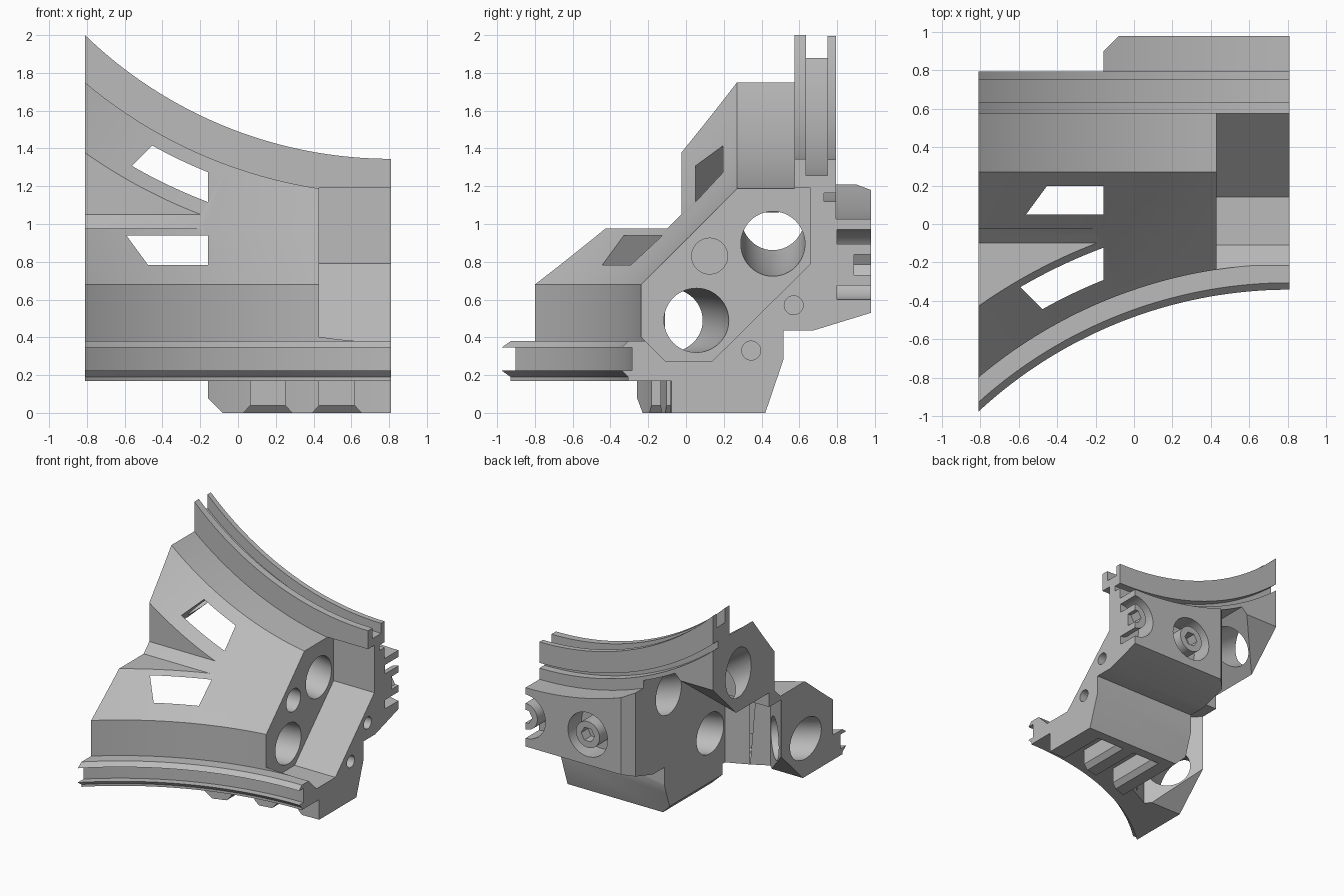
import bpy, bmesh, math
from mathutils import Matrix, Vector

if "Cube" in bpy.data.objects:
    bpy.data.objects.remove(bpy.data.objects["Cube"])

AXIS_X, AXIS_Y = 0.81, -2.726      # centre line of the lower curve
C = 0.95                           # the upper half mirrors the lower about y + z = C
END, STEP = -0.81, -0.16           # outer end, and start of the solid block


def finish(bm, name):
    bmesh.ops.recalc_face_normals(bm, faces=bm.faces)
    me = bpy.data.meshes.new(name)
    bm.to_mesh(me)
    bm.free()
    ob = bpy.data.objects.new(name, me)
    bpy.context.collection.objects.link(ob)
    return ob


def loft(rows, name="cutter"):
    """Closed solid through equal rows of points, capped at both ends."""
    bm = bmesh.new()
    rings = [[bm.verts.new(p) for p in row] for row in rows]
    n = len(rings[0])
    for a, b in zip(rings, rings[1:]):
        for i in range(n):
            bm.faces.new((a[i], a[(i + 1) % n], b[(i + 1) % n], b[i]))
    bm.faces.new(rings[0])
    bm.faces.new(rings[-1])
    return finish(bm, name)


def prism(pts, lo, hi, axis):
    put = {"x": lambda a, b, t: (t, a, b),
           "y": lambda a, b, t: (a, t, b),
           "z": lambda a, b, t: (a, b, t)}[axis]
    return loft([[put(a, b, t) for a, b in pts] for t in (lo, hi)])


def circle(a, b, r, n=48):
    return [(a + r * math.cos(math.tau * i / n), b + r * math.sin(math.tau * i / n))
            for i in range(n)]


def ring(profile, name="cutter"):
    """Sweep a (radius, height) profile about the lower centre line."""
    rows = []
    for d in range(-8, 51):
        s, c = math.sin(math.radians(d)), math.cos(math.radians(d))
        rows.append([(AXIS_X - r * s, AXIS_Y + r * c, h) for r, h in profile])
    return loft(rows, name)


def combine(a, b, op="DIFFERENCE"):
    mod = a.modifiers.new("bool", "BOOLEAN")
    mod.operation, mod.solver, mod.object = op, "EXACT", b
    deps = bpy.context.evaluated_depsgraph_get()
    me = bpy.data.meshes.new_from_object(a.evaluated_get(deps))
    a.modifiers.clear()
    a.data = me
    bpy.data.objects.remove(b)
    return a


def to_upper(ob, upper):
    if upper:
        ob.data.transform(Matrix(((1, 0, 0, 0), (0, 0, -1, C), (0, -1, 0, C), (0, 0, 0, 1))))
        ob.data.flip_normals()
    return ob


def half(rim, base, name):
    """Rim, straight wall, sloped cone and the block behind them."""
    body = ring(rim + [(2.517, 0.68), (3.217, 1.38), (4.3, 1.38), (4.3, -0.2), (2.65, -0.2)], name)
    outline = [(-1.3, base), (0.42, base), (0.515, 0.28), (0.515, 0.535), (-1.3, 2.35)]
    return combine(body, prism(outline, END, AXIS_X, "x"), "INTERSECT")


def half_cutters(base, wall, top, bottom):
    """Hollow behind the shell, chamfered ends, curved duct and block corner."""
    def shell_space():
        return ring([(wall, -0.3), (4.3, -0.3), (4.3, top), (wall, top)])
    hollow = prism([(STEP, -0.76), (STEP, 2), (-1.5, 2), (-1.5, 0.58)], -0.4, 1.3, "z")
    yield combine(shell_space(), hollow, "INTERSECT")
    under = prism([(-1.3, -0.25), (-1.3, bottom), (-0.57 + bottom, bottom),
                   (-0.11, 0.46), (0.6, 0.46), (0.6, -0.25)], -1.2, STEP, "x")
    yield combine(shell_space(), under, "INTERSECT")
    yield ring(circle(2.807, 0.49, 0.17))
    yield prism([(STEP - 0.04, base + 0.12), (STEP + 0.12, base - 0.04),
                 (STEP - 0.04, base - 0.04)], -1.2, 0.8, "y")


# Lower rim with two knife-edged flanges, upper rim with two square flanges
lower_rim = [(2.65, 0.17), (2.42, 0.17), (2.42, 0.19), (2.384, 0.225), (2.44, 0.225),
             (2.44, 0.345), (2.384, 0.345), (2.42, 0.38), (2.517, 0.38)]
upper_rim = [(2.65, 0.155), (2.556, 0.155), (2.556, 0.22), (2.511, 0.22), (2.511, 0.155),
             (2.335, 0.155), (2.335, 0.2), (2.42, 0.2), (2.42, 0.315), (2.331, 0.315),
             (2.331, 0.375), (2.517, 0.375)]
body = half(lower_rim, 0.0, "curved_bracket")
combine(body, to_upper(half(upper_rim, -0.03, "upper_half"), True), "UNION")

for upper, args in ((False, (0.0, 2.62, 0.94, 0.17)), (True, (-0.03, 2.59, 0.9, 0.155))):
    for cutter in half_cutters(*args):
        combine(body, to_upper(cutter, upper))

# Notch between the two cones
combine(body, prism([(-0.025, 1.05), (-0.1, 0.975), (-2, 0.975), (-2, 3), (-0.025, 3)],
                    -1, 0.2, "x"))

# Open pocket at the end, with blind holes in its wall and in the end face
combine(body, prism([(-0.245, 0.41), (-0.11, 0.275), (0.14, 0.275), (0.66, 0.79),
                     (0.66, 1.19), (-0.245, 1.19)], 0.43, 1, "x"))
for y, z, r, depth in ((0.125, 0.83, 0.095, 0.23), (0.57, 0.57, 0.05, 0.6), (0.345, 0.33, 0.05, 0.6)):
    combine(body, prism(circle(y, z, r), depth, 1, "x"))

# Counterbored bosses with hexagon sockets on the back
for x in (0.23, AXIS_X):
    bore = prism(circle(x, 0.785, 0.185), 0.8, 1.1, "y")
    combine(body, combine(bore, prism(circle(x, 0.785, 0.11), 0.7, 1.2, "y")))
    combine(body, prism(circle(x, 0.785, 0.062, 6), 0.89, 1.1, "y"))

# Flared slots in the foot
for x0, x1 in ((0.065, 0.25), (0.43, 0.617)):
    combine(body, prism([(x0, -0.5), (x1, -0.5), (x1, 0.3), (x0, 0.3)], -0.1, 0.17, "z"))
    rows = [[(x0 - e, -0.5, z), (x1 + e, -0.5, z), (x1 + e, 0.3 + e, z), (x0 - e, 0.3 + e, z)]
            for e, z in ((0.045, -0.01), (0.0, 0.04))]
    combine(body, loft(rows))

# Material and shading
grey = bpy.data.materials.new("plain_grey")
grey.use_nodes = True
colour = (0.5, 0.5, 0.5, 1)
grey.diffuse_color = colour
grey.node_tree.nodes["Principled BSDF"].inputs["Base Color"].default_value = colour
body.data.materials.clear()
body.data.materials.append(grey)
for face in body.data.polygons:
    face.material_index = 0
bpy.ops.object.select_all(action="DESELECT")
body.select_set(True)
bpy.context.view_layer.objects.active = body
bpy.ops.object.shade_smooth_by_angle(angle=math.radians(25))
